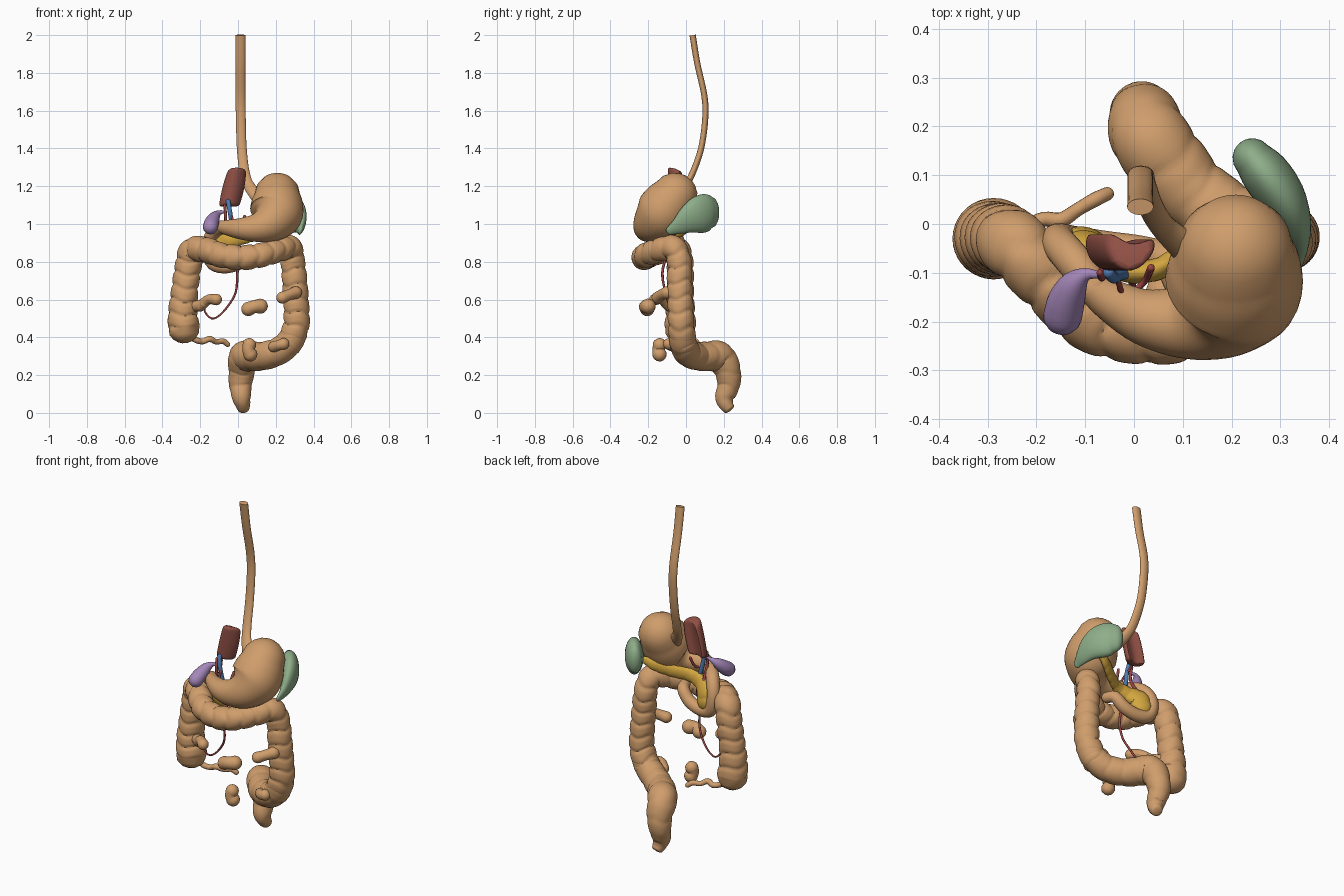
import bpy, bmesh, math
from mathutils import Vector


def material(name, rgb):
    m = bpy.data.materials.new(name)
    m.diffuse_color = (*rgb, 1)
    return m


TAN = material("tan", (0.63, 0.34, 0.15))
YELLOW = material("yellow", (0.65, 0.38, 0.05))
GREEN = material("green", (0.27, 0.42, 0.25))
PURPLE = material("purple", (0.37, 0.24, 0.48))
MAROON = material("maroon", (0.28, 0.08, 0.06))
RED = material("red", (0.33, 0.06, 0.06))
BLUE = material("blue", (0.08, 0.20, 0.45))


def finish(name, bm, mat):
    bmesh.ops.recalc_face_normals(bm, faces=bm.faces)
    me = bpy.data.meshes.new(name)
    bm.to_mesh(me)
    bm.free()
    me.materials.append(mat)
    ob = bpy.data.objects.new(name, me)
    bpy.context.collection.objects.link(ob)
    return ob


def spline(pts, step):
    """Catmull-Rom through (x, y, z, r) points."""
    p = [Vector(q) for q in pts]
    p = [2 * p[0] - p[1]] + p + [2 * p[-1] - p[-2]]
    out = []
    for i in range(1, len(p) - 2):
        a, b, c, d = p[i - 1:i + 3]
        n = max(3, round((c - b).length / step))
        for k in range(n):
            t = k / n
            out.append(0.5 * (2 * b + (c - a) * t + (2 * a - 5 * b + 4 * c - d) * t * t
                              + (3 * b - a - 3 * c + d) * t ** 3))
    return out + [p[-2]]


def tube(name, pts, mat, sides=24, step=0.02, flat=(1, 1), up=(0, 0, 1), ends=(1, 1),
         depth=0.0, spacing=0.07):
    """Swept tube; ends = cap roundness, depth/spacing = pouch creases."""
    s = spline(pts, step)
    pos = [q.to_3d() for q in s]
    rad = [max(q[3], 0.002) for q in s]
    tan = [(pos[min(i + 1, len(pos) - 1)] - pos[max(i - 1, 0)]).normalized()
           for i in range(len(pos))]
    rings = list(zip(pos, rad, tan))
    angles = [math.radians(a) for a in (22, 45, 65, 80)]
    if ends[0]:
        cap = [(pos[0] - tan[0] * rad[0] * ends[0] * math.sin(a), rad[0] * math.cos(a), tan[0]) for a in angles]
        rings = cap[::-1] + rings
    if ends[1]:
        rings += [(pos[-1] + tan[-1] * rad[-1] * ends[1] * math.sin(a), rad[-1] * math.cos(a), tan[-1]) for a in angles]
    bm = bmesh.new()
    u, prev, loops, length = Vector(up), None, [], 0
    for c, r, t in rings:
        u = (u - t * u.dot(t)).normalized()
        w = t.cross(u)
        length += (c - prev).length if prev else 0
        prev = c
        loop = []
        for k in range(sides):
            a = math.tau * k / sides
            phase = math.pi * length / spacing + 0.35 * math.sin(3 * a) + 0.4 * math.sin(a + length * 9)
            rr = r * (1 + depth * 0.3 - depth * (1 - abs(math.sin(phase))) ** 2)
            loop.append(bm.verts.new(c + u * rr * flat[0] * math.cos(a) + w * rr * flat[1] * math.sin(a)))
        loops.append(loop)
    for l0, l1 in zip(loops, loops[1:]):
        for k in range(sides):
            j = (k + 1) % sides
            bm.faces.new((l0[k], l0[j], l1[j], l1[k]))
    bm.faces.new(loops[0])
    bm.faces.new(loops[-1])
    return finish(name, bm, mat)


# Oesophagus, slightly flattened front to back
tube("oesophagus", [(.013, .035, 2, .027), (.013, .06, 1.85, .026), (.013, .097, 1.68, .026),
                    (.015, .102, 1.56, .026), (.02, .08, 1.4, .026), (.035, .035, 1.27, .027),
                    (.06, -.005, 1.2, .03), (.11, -.05, 1.14, .04)],
     TAN, flat=(.62, 1), up=(0, 1, 0), ends=(0, 0))

# Stomach
tube("stomach", [(.208, -.06, 1.15, .121), (.207, -.095, 1.105, .137), (.2, -.135, 1.05, .139),
                 (.165, -.178, 1.005, .106), (.1, -.2, .98, .077), (.02, -.19, .975, .058),
                 (-.05, -.155, .98, .043), (-.085, -.13, .985, .034)],
     TAN, sides=40, step=.015)

# Duodenum loop
tube("duodenum", [(-.08, -.13, .985, .034), (-.12, -.08, .965, .037), (-.15, -.045, .915, .036),
                  (-.155, -.035, .85, .037), (-.13, -.04, .79, .037), (-.06, -.05, .775, .036),
                  (.02, -.06, .8, .035), (.07, -.075, .85, .033), (.09, -.12, .86, .03)], TAN)

# Colon with pouches: caecum, ascending, transverse, descending
tube("colon", [(-.287, -.03, .45, .082), (-.292, -.03, .53, .076), (-.283, -.03, .64, .07),
               (-.266, -.03, .76, .069), (-.243, -.045, .855, .069), (-.18, -.11, .865, .066),
               (-.09, -.195, .835, .064), (.02, -.222, .822, .064), (.12, -.21, .835, .063),
               (.21, -.15, .86, .062), (.272, -.07, .875, .063), (.29, -.035, .8, .063),
               (.3, -.035, .7, .065), (.308, -.03, .58, .066), (.308, -.025, .46, .068),
               (.27, -.015, .37, .07)],
     TAN, sides=36, step=.008, depth=.13, spacing=.075)

# Sigmoid colon and rectum
tube("sigmoid_and_rectum", [(.305, -.025, .44, .067), (.27, -.015, .37, .07), (.2, .01, .32, .073),
                            (.12, .065, .3, .075), (.07, .125, .3, .079), (.03, .18, .295, .08),
                            (.02, .22, .225, .07), (.013, .226, .15, .06), (.018, .205, .085, .05),
                            (.025, .212, .045, .04), (.03, .23, .02, .03)],
     TAN, sides=36, step=.01, depth=.06, spacing=.085, ends=(0, .3))

# Appendix, wavy
tube("appendix", [(-.26, -.01, .41, .016), (-.22, -.005, .385, .016), (-.185, .01, .378, .015),
                  (-.15, .008, .392, .016), (-.115, .03, .376, .014), (-.08, .05, .38, .015),
                  (-.055, .062, .363, .014)], TAN, sides=14, step=.01)

# Separate short lengths of small intestine
pieces = [
    [(-.2, -.09, .565), (-.155, -.13, .6), (-.115, -.165, .6)],
    [(.055, -.205, .55), (.085, -.215, .562), (.118, -.2, .565)],
    [(.235, -.15, .61), (.27, -.13, .625), (.305, -.1, .637)],
    [(.06, -.14, .36), (.055, -.145, .335), (.065, -.14, .31)],
    [(.19, -.06, .35), (.22, -.09, .36), (.24, -.09, .365)],
]
for i, (p, r) in enumerate(zip(pieces, (.029, .038, .032, .036, .03))):
    tube(f"small_intestine_{i + 1}", [(*q, r * (1, .9, 1.05)[k]) for k, q in enumerate(p)],
         TAN, sides=20, step=.01)

# Ileum stub at the caecum
tube("ileum_stub", [(-.24, -.05, .56, .03), (-.2, -.09, .57, .028), (-.18, -.11, .58, .026)], TAN)

# Pancreas, flattened and lumpy
tube("pancreas", [(.255, .02, 1.01, .022), (.2, .0, .985, .032), (.12, -.05, .955, .036),
                  (.04, -.095, .935, .038), (-.03, -.09, .915, .045), (-.08, -.06, .885, .058),
                  (-.09, -.045, .84, .055)],
     YELLOW, flat=(1, .6), depth=.08, spacing=.05, step=.008)

# Spleen, a thick flattened crescent hugging the stomach
tube("spleen", [(.243, .135, 1.062, .082), (.268, .105, 1.06, .1), (.3, .06, 1.045, .098),
                (.323, .01, 1.02, .075), (.332, -.04, .988, .046), (.33, -.085, .965, .024)],
     GREEN, sides=32, flat=(1, .5), ends=(.5, .8))

# Gallbladder
tube("gallbladder", [(-.07, -.105, 1.065, .007), (-.098, -.103, 1.06, .013), (-.122, -.122, 1.04, .028),
                     (-.138, -.155, 1.01, .038), (-.146, -.188, .985, .04)], PURPLE)

# Liver fragment: smoothed curved-section block with a hollow back, leaning sideways
section = [(-.06, .0), (-.025, -.025), (.015, -.032), (.055, -.012), (.06, -.04),
           (.032, -.073), (-.012, -.09), (-.055, -.07), (-.07, -.03)]
bm = bmesh.new()
loops = []
for z, dx, k in ((1.10, -.042, .85), (1.12, -.04, .92), (1.19, -.02, .98), (1.285, -.004, .85), (1.305, 0, .72)):
    slope = .5 if z > 1.25 else 0
    loops.append([bm.verts.new((dx + x * k, -.012 + y, z - slope * max(0, y + .06) - (.2 * abs(x) if z < 1.15 else 0)))
                  for x, y in section])
n = len(section)
for a, b in zip(loops, loops[1:]):
    for i in range(n):
        bm.faces.new((a[i], a[(i + 1) % n], b[(i + 1) % n], b[i]))
bm.faces.new(loops[0])
bm.faces.new(loops[-1])
liver = finish("liver_fragment", bm, MAROON)
liver.modifiers.new("smooth", "SUBSURF").levels = 2

# Vessels and ducts
tube("portal_vein", [(-.052, -.1, 1.12, .012), (-.042, -.11, 1.06, .012), (-.03, -.105, .99, .012),
                     (-.012, -.1, .93, .011)], BLUE, sides=12)
tube("bile_duct", [(-.07, -.1, 1.1, .007), (-.066, -.11, 1.05, .008), (-.066, -.1, 1.0, .008),
                   (-.075, -.06, .93, .008), (-.12, -.04, .86, .008)], RED, sides=10)
tube("hepatic_artery", [(-.05, -.08, 1.09, .005), (-.03, -.125, 1.03, .006), (-.02, -.15, .99, .006),
                        (.02, -.12, .98, .007), (.035, -.09, 1.04, .008)], RED, sides=10)
tube("mesenteric_vessel", [(-.01, -.1, .94, .007), (-.002, -.105, .84, .007), (-.003, -.125, .74, .007),
                           (-.012, -.11, .64, .006), (-.05, -.09, .57, .006), (-.1, -.08, .515, .005),
                           (-.14, -.08, .5, .005), (-.175, -.08, .535, .005), (-.175, -.08, .575, .004)],
     RED, sides=10)

# Smooth shading with sharp edges kept
for ob in bpy.data.objects:
    ob.select_set(True)
    bpy.context.view_layer.objects.active = ob
bpy.ops.object.shade_smooth_by_angle(angle=math.radians(50))
